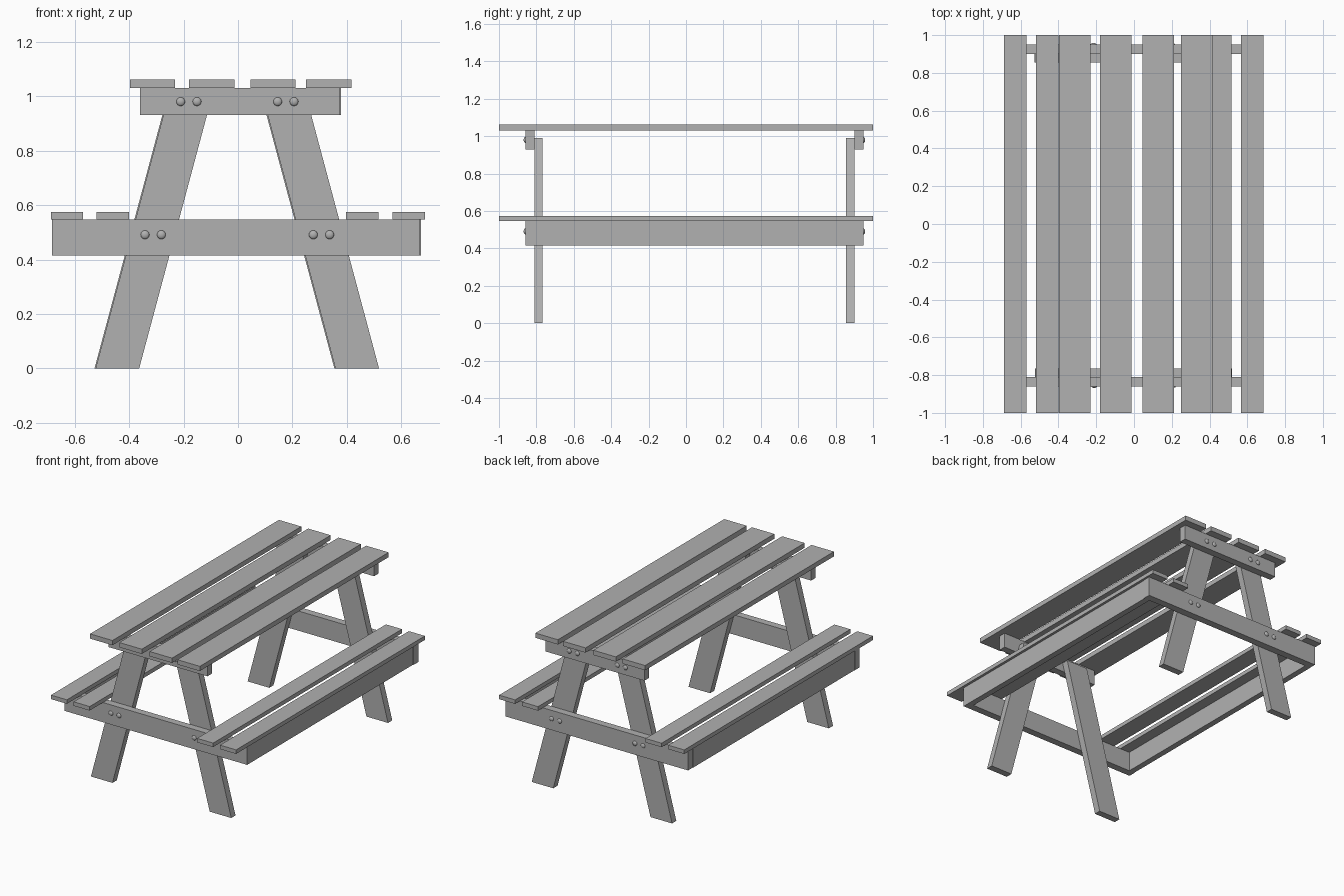
import bpy, bmesh
from math import pi
from mathutils import Matrix, Vector

if "Cube" in bpy.data.objects:
    bpy.data.objects.remove(bpy.data.objects["Cube"])

# Dark grey paint shared by every part
grey = bpy.data.materials.new("dark_grey")
grey.diffuse_color = (0.44, 0.44, 0.44, 1)
grey.use_nodes = True
grey.node_tree.nodes["Principled BSDF"].inputs["Base Color"].default_value = grey.diffuse_color


def finish(bm, name):
    bmesh.ops.recalc_face_normals(bm, faces=bm.faces)
    mesh = bpy.data.meshes.new(name)
    bm.to_mesh(mesh)
    bm.free()
    mesh.materials.append(grey)
    obj = bpy.data.objects.new(name, mesh)
    bpy.context.collection.objects.link(obj)
    return obj


def prism(name, profile, y0, y1):
    """Extrude an (x, z) profile from y0 to y1."""
    bm = bmesh.new()
    face = bm.faces.new([bm.verts.new((x, y0, z)) for x, z in profile])
    new = bmesh.ops.extrude_face_region(bm, geom=[face])["geom"]
    verts = [v for v in new if isinstance(v, bmesh.types.BMVert)]
    bmesh.ops.translate(bm, verts=verts, vec=(0, y1 - y0, 0))
    return finish(bm, name)


def board(name, x0, x1, y0, y1, z0, z1):
    return prism(name, [(x0, z0), (x1, z0), (x1, z1), (x0, z1)], y0, y1)


def bolt(name, x, y, z):
    """Smooth domed bolt head, half sunk into the beam face."""
    bm = bmesh.new()
    bmesh.ops.create_uvsphere(bm, u_segments=16, v_segments=10, radius=1)
    bmesh.ops.rotate(bm, verts=bm.verts, matrix=Matrix.Rotation(pi / 2, 3, 'X'))
    bmesh.ops.scale(bm, verts=bm.verts, vec=(0.016, 0.009, 0.016))
    bmesh.ops.translate(bm, verts=bm.verts, vec=(x, y, z))
    for f in bm.faces:
        f.smooth = True
    return finish(bm, name)


# Table top planks
for x0, x1 in ((-0.397, -0.231), (-0.18, -0.013), (0.045, 0.211), (0.25, 0.417)):
    board("table_plank", x0, x1, -1, 1, 1.03, 1.062)

# Seat planks
for x0, x1 in ((-0.687, -0.569), (-0.519, -0.4), (0.397, 0.516), (0.567, 0.686)):
    board("seat_plank", x0, x1, -1, 1, 0.547, 0.574)

# Aprons along the outer edges of the seats
board("left_seat_apron", -0.682, -0.642, -0.811, 0.90, 0.415, 0.547)
board("right_seat_apron", 0.629, 0.669, -0.811, 0.90, 0.415, 0.547)

# End frames: (name, outward side, beam y range, leg y range, leg shift, beam shift)
LEG_TOP, SLOPE, LEG_W = 0.99, 0.2677, 0.16
frames = (("front", -1, (-0.859, -0.811), (-0.811, -0.766), 0.0, 0.0),
          ("back", 1, (0.90, 0.949), (0.855, 0.90), -0.004, 0.004))
for name, side, beam_y, leg_y, leg_dx, beam_dx in frames:
    # Cross beams under the table top and the seats
    board(name + "_table_beam", -0.36 + beam_dx, 0.375 + beam_dx, *beam_y, 0.93, 1.03)
    board(name + "_seat_beam", -0.684 + beam_dx, 0.669 + beam_dx, *beam_y, 0.415, 0.547)
    outer = beam_y[0] if side < 0 else beam_y[1]
    for leg_name, x, lean in (("left", -0.523, 1), ("right", 0.358, -1)):
        # Slanted leg
        x += leg_dx
        dx = lean * SLOPE * LEG_TOP
        prism(f"{name}_{leg_name}_leg",
              [(x, 0), (x + LEG_W, 0), (x + LEG_W + dx, LEG_TOP), (x + dx, LEG_TOP)], *leg_y)
        # Pairs of bolts where the leg meets each beam
        for z in (0.98, 0.491):
            centre = x + LEG_W / 2 + lean * SLOPE * z
            for off in (-0.03, 0.03):
                bolt(f"{name}_{leg_name}_bolt", centre + off, outer, z)
